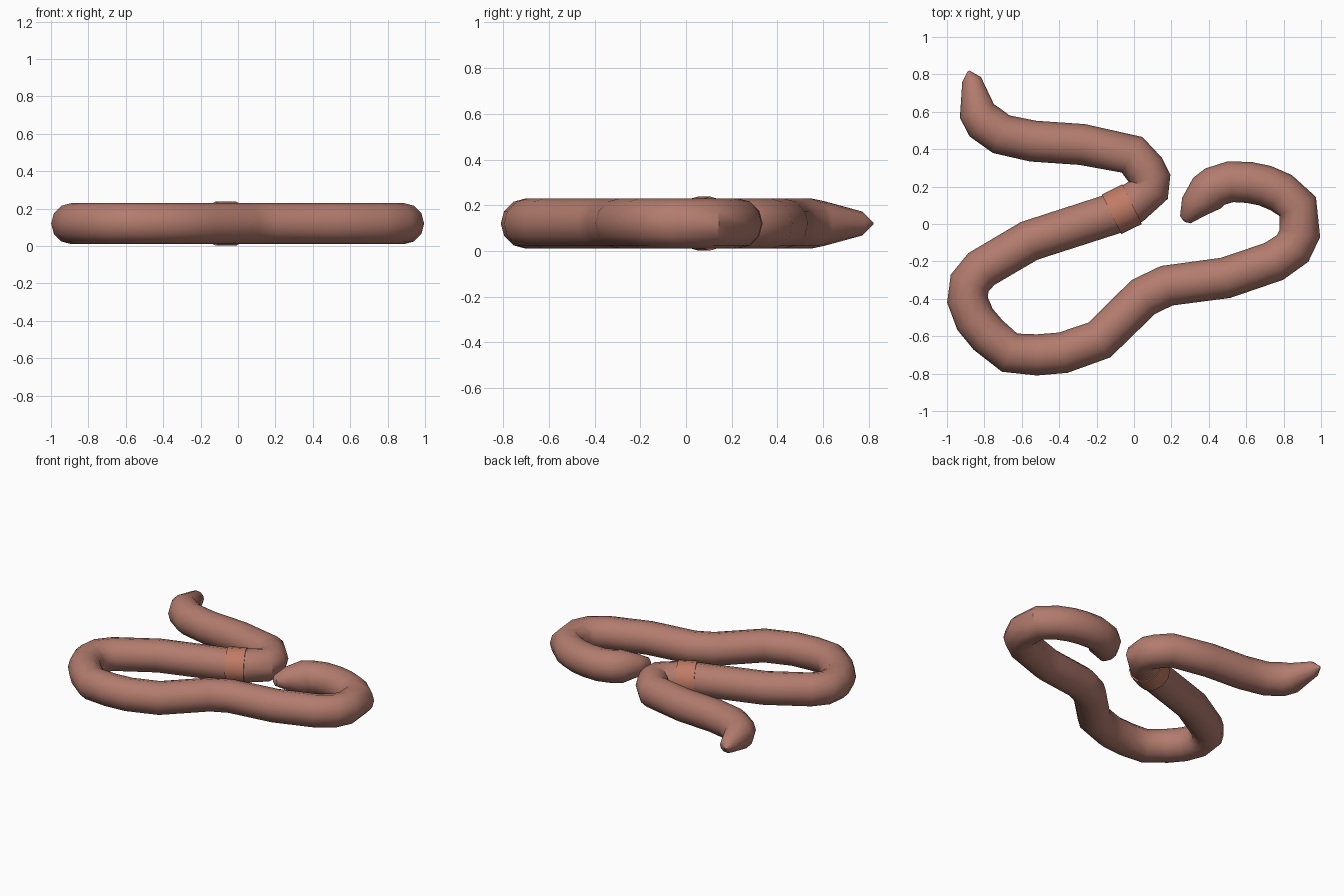
import bpy, bmesh, math
from mathutils import Vector

if "Cube" in bpy.data.objects:
    bpy.data.objects.remove(bpy.data.objects["Cube"])

SIDES = 12
R = 0.11
Z = 0.12


def material(name, color):
    m = bpy.data.materials.new(name)
    m.diffuse_color = (*color, 1)
    m.use_nodes = True
    m.node_tree.nodes["Principled BSDF"].inputs["Base Color"].default_value = m.diffuse_color
    return m


def tube(name, path, mat):
    """Sweep a round section along (x, y, radius) stations in the plane z = Z."""
    bm = bmesh.new()
    pts = [Vector((x, y, Z)) for x, y, r in path]
    rings = []
    for i, p in enumerate(pts):
        t = Vector()
        if i > 0:
            t += (p - pts[i - 1]).normalized()
        if i < len(pts) - 1:
            t += (pts[i + 1] - p).normalized()
        t.normalize()
        side = Vector((-t.y, t.x, 0))
        r = path[i][2]
        ring = []
        for k in range(SIDES):
            a = 2 * math.pi * k / SIDES
            ring.append(bm.verts.new(p + side * r * math.cos(a) + Vector((0, 0, r * math.sin(a)))))
        rings.append(ring)
    for a, b in zip(rings, rings[1:]):
        for k in range(SIDES):
            n = (k + 1) % SIDES
            bm.faces.new((a[k], a[n], b[n], b[k]))
    bm.faces.new(rings[0])
    bm.faces.new(rings[-1])
    bmesh.ops.recalc_face_normals(bm, faces=bm.faces)
    me = bpy.data.meshes.new(name)
    bm.to_mesh(me)
    bm.free()
    ob = bpy.data.objects.new(name, me)
    bpy.context.collection.objects.link(ob)
    me.materials.append(mat)
    bpy.ops.object.select_all(action='DESELECT')
    ob.select_set(True)
    bpy.context.view_layer.objects.active = ob
    bpy.ops.object.shade_smooth_by_angle(angle=math.radians(40))
    return ob


skin = material("skin", (0.45, 0.20, 0.155))
band_skin = material("band_skin", (0.53, 0.20, 0.13))

# Tapered tip, winding middle, blunt end
tail = [(-0.884, 0.818, 0.006), (-0.868, 0.772, 0.052), (-0.84, 0.604, 0.098), (-0.80, 0.545, R)]
middle = [(-0.71, 0.48), (-0.54, 0.443), (-0.277, 0.425), (-0.01, 0.37), (0.06, 0.29),
          (0.087, 0.24), (0.083, 0.185), (-0.01, 0.108), (-0.12, 0.052), (-0.56, -0.09),
          (-0.815, -0.24), (-0.879, -0.315), (-0.89, -0.407), (-0.85, -0.51), (-0.78, -0.594),
          (-0.665, -0.688), (-0.52, -0.70), (-0.378, -0.688), (-0.185, -0.62), (0.05, -0.39),
          (0.175, -0.33), (0.49, -0.288), (0.748, -0.20), (0.848, -0.131), (0.887, -0.05),
          (0.875, 0.094), (0.786, 0.168), (0.70, 0.205), (0.617, 0.222), (0.516, 0.226),
          (0.433, 0.20), (0.39, 0.165)]
head = [(0.318, 0.092, 0.077), (0.275, 0.024, 0.035), (0.268, 0.015, 0.008)]
tube("worm_body", tail + [(x, y, R) for x, y in middle] + head, skin)

# Slightly thicker collar band
tube("collar_band", [(-0.12, 0.052, 0.118), (-0.01, 0.106, 0.118)], band_skin)
